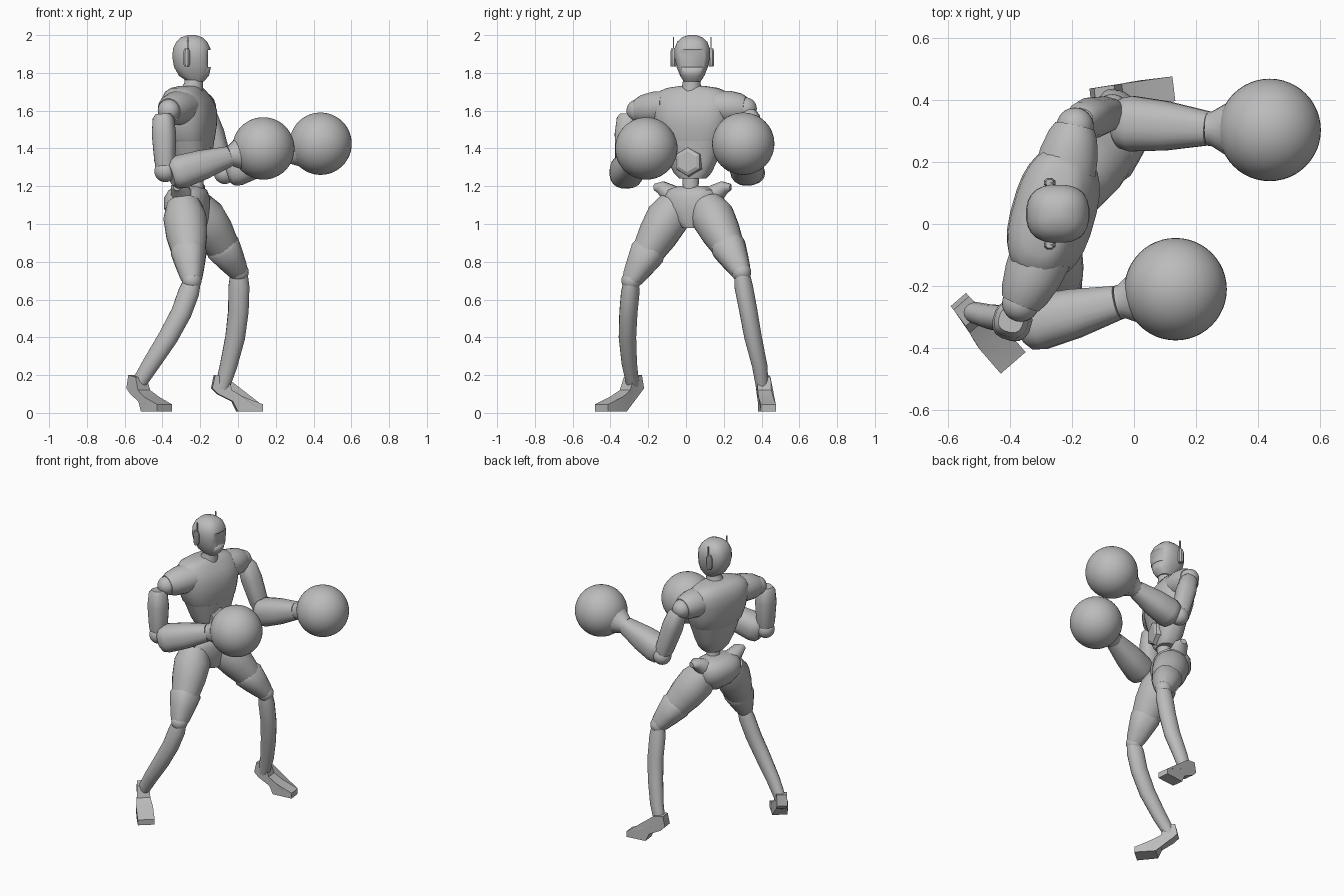
import bpy, bmesh, math
from mathutils import Vector, Matrix

if "Cube" in bpy.data.objects:
    bpy.data.objects.remove(bpy.data.objects["Cube"])

grey = bpy.data.materials.new("plain_grey")
grey.use_nodes = True
grey.diffuse_color = (0.5, 0.5, 0.5, 1)
grey.node_tree.nodes["Principled BSDF"].inputs["Base Color"].default_value = (0.5, 0.5, 0.5, 1)

YAW = math.radians(-16)                       # torso turn
SIDE = Vector((-math.sin(YAW), math.cos(YAW), 0))
FACING = Vector((math.cos(YAW), math.sin(YAW), 0))
UP = Vector((0, 0, 1))


def finish(name, bm, angle=40):
    bmesh.ops.recalc_face_normals(bm, faces=bm.faces)
    mesh = bpy.data.meshes.new(name)
    bm.to_mesh(mesh)
    bm.free()
    mesh.materials.append(grey)
    ob = bpy.data.objects.new(name, mesh)
    bpy.context.collection.objects.link(ob)
    bpy.ops.object.select_all(action='DESELECT')
    ob.select_set(True)
    bpy.context.view_layer.objects.active = ob
    bpy.ops.object.shade_smooth_by_angle(angle=math.radians(angle))
    return ob


def loft(name, rings, side=SIDE, sides=20, square=2.0, upright=False, angle=40):
    """Skin a row of rings: (centre, half width along side, half depth)."""
    bm = bmesh.new()
    loops = []
    for i, (c, w, d) in enumerate(rings):
        a, b = rings[max(i - 1, 0)][0], rings[min(i + 1, len(rings) - 1)][0]
        t = UP if upright else (Vector(b) - Vector(a)).normalized()
        u = (side - t * side.dot(t)).normalized()
        v = t.cross(u)
        loop = []
        for k in range(sides):
            an = math.tau * (k + 0.5) / sides
            cu, cv = math.cos(an), math.sin(an)
            pu = math.copysign(abs(cu) ** (2 / square), cu)
            pv = math.copysign(abs(cv) ** (2 / square), cv)
            loop.append(bm.verts.new(Vector(c) + u * pu * w + v * pv * d))
        loops.append(loop)
    for p, q in zip(loops, loops[1:]):
        for k in range(sides):
            m = (k + 1) % sides
            bm.faces.new((p[k], p[m], q[m], q[k]))
    bm.faces.new(loops[0])
    bm.faces.new(loops[-1])
    return finish(name, bm, angle)


def stack(name, x, y, rows, side=SIDE, **kw):
    """Upright loft from rows of (z, x offset, half width, half depth)."""
    return loft(name, [((x + o, y, z), w, d) for z, o, w, d in rows], side, upright=True, **kw)


def ball(name, c, r, scale=(1, 1, 1), detail=16):
    bm = bmesh.new()
    bmesh.ops.create_uvsphere(bm, u_segments=detail * 2, v_segments=detail, radius=r,
                              matrix=Matrix.Translation(c) @ Matrix.Diagonal((*scale, 1)))
    return finish(name, bm)


def box(name, c, size):
    bm = bmesh.new()
    bmesh.ops.create_cube(bm, size=1, matrix=Matrix.Translation(c) @ Matrix.Diagonal((*size, 1)))
    return finish(name, bm)


def between(a, b, t):
    return Vector(a).lerp(Vector(b), t)


# Head with recessed visor
HX, HY = -0.245, 0.033
head = stack("head", HX, HY, [
    (1.755, 0.02, 0.045, 0.045), (1.785, 0.012, 0.065, 0.08), (1.83, 0.004, 0.083, 0.098),
    (1.88, 0, 0.094, 0.103), (1.93, 0, 0.094, 0.1), (1.965, 0, 0.08, 0.082),
    (1.988, 0, 0.055, 0.058), (2.0, 0, 0.02, 0.02)], side=Vector((0, 1, 0)), square=2.5, sides=24)
cutter = box("visor_cutter", (HX + 0.13, HY, 1.875), (0.09, 0.17, 0.09))
cutter.hide_render = True
cut = head.modifiers.new("visor", 'BOOLEAN')
cut.operation, cut.object = 'DIFFERENCE', cutter
bpy.context.view_layer.objects.active = head
bpy.ops.object.modifier_apply(modifier="visor")
bpy.data.objects.remove(cutter)

# Ear pieces and aerials
for s, label in ((-1, "right"), (1, "left")):
    y = HY + s * 0.1
    stack(label + "_ear", -0.272, y, [(1.835, 0, 0.015, 0.013), (1.85, 0, 0.017, 0.02),
          (1.91, 0, 0.017, 0.02), (1.93, 0, 0.012, 0.012)], side=Vector((0, 1, 0)), sides=8)
    box(label + "_aerial", (-0.265, y, 1.955), (0.008, 0.006, 0.07))

# Neck and torso
loft("neck", [((-0.25, 0.03, 1.68), 0.07, 0.07), ((-0.235, 0.03, 1.74), 0.048, 0.05),
              ((-0.235, 0.03, 1.8), 0.045, 0.05)])
TX, TY = -0.26, 0.035
stack("chest", TX, TY, [
    (1.43, 0.015, 0.165, 0.105), (1.45, 0.01, 0.18, 0.115), (1.52, 0.005, 0.2, 0.13),
    (1.6, 0, 0.215, 0.135), (1.66, -0.01, 0.215, 0.12), (1.7, -0.015, 0.185, 0.095),
    (1.72, -0.01, 0.14, 0.075), (1.73, 0, 0.07, 0.05)], square=2.5, sides=28)
stack("abdomen", TX, TY, [
    (1.24, 0.03, 0.07, 0.06), (1.27, 0.025, 0.1, 0.075), (1.33, 0.02, 0.13, 0.09),
    (1.44, 0.015, 0.172, 0.108)], square=2.5, sides=24)
stack("waist", -0.225, 0.025, [(1.13, -0.01, 0.07, 0.06), (1.19, 0, 0.042, 0.042), (1.27, 0, 0.045, 0.045)])

# Six-sided belly plate
centre = Vector((TX + 0.025, TY, 1.33))
loft("belly_plate", [(centre + FACING * d, w, w) for d, w in ((0.05, 0.085), (0.095, 0.075), (0.105, 0.055))],
     sides=6, angle=20)

# Pelvis with hip lobes
stack("pelvis", -0.27, 0.035, [
    (0.98, 0.04, 0.05, 0.06), (1.02, 0.02, 0.11, 0.09), (1.08, 0, 0.155, 0.115),
    (1.14, 0, 0.155, 0.115), (1.18, 0.005, 0.135, 0.095), (1.2, 0.01, 0.08, 0.06)], square=2.3)
for s, label in ((-1, "right"), (1, "left")):
    tip = Vector((-0.265, 0.035, 1.195)) + SIDE * s * 0.195
    loft(label + "_hip_lobe", [(tip - SIDE * s * 0.09 - UP * 0.05, 0.06, 0.06),
                               (tip - SIDE * s * 0.02, 0.045, 0.035), (tip + SIDE * s * 0.015, 0.02, 0.018)],
         side=FACING, sides=12)


def arm(label, socket, top, elbow, fore, wrist, glove, s):
    # Shoulder sleeve, joint, upper arm, elbow
    inner = Vector((TX, TY, 1.62)) + SIDE * s * 0.14
    loft(label + "_shoulder", [(inner, 0.1, 0.085), (between(inner, socket, 0.4), 0.095, 0.09),
         (between(inner, socket, 0.8), 0.08, 0.08), (socket, 0.065, 0.065)], side=FACING)
    ball(label + "_shoulder_joint", socket, 0.06)
    rows = ((-0.08, 0.04), (0, 0.055), (0.3, 0.063), (0.8, 0.055), (1, 0.045))
    loft(label + "_upper_arm", [(between(top, elbow, t), r, r) for t, r in rows], square=2.6, sides=16)
    ball(label + "_elbow", elbow, 0.058)
    # Forearm with flared cuff and round glove
    rows = ((-0.06, 0.06), (0, 0.082), (0.12, 0.09), (0.5, 0.08), (0.97, 0.055))
    loft(label + "_forearm", [(between(fore, wrist, t), r, r) for t, r in rows], side=Vector((0, 1, 0)), square=2.4)
    loft(label + "_cuff", [(between(wrist, glove, t), r, r) for t, r in ((-0.05, 0.056), (0, 0.055), (0.4, 0.1))])
    ball(label + "_glove", glove, 0.165, detail=24)


arm("right", (-0.365, -0.255, 1.6), (-0.395, -0.31, 1.56), (-0.385, -0.32, 1.28),
    (-0.34, -0.325, 1.265), (-0.04, -0.25, 1.36), (0.134, -0.21, 1.4), -1)
arm("left", (-0.19, 0.315, 1.61), (-0.165, 0.335, 1.57), (-0.07, 0.36, 1.27),
    (-0.04, 0.325, 1.28), (0.25, 0.307, 1.375), (0.437, 0.303, 1.425), 1)


def leg(label, hip, knee, shin, ankle, aim, toe_width):
    # Thigh, lower thigh cuff, knee
    rows = ((-0.1, 0.09, 0.09), (0.1, 0.115, 0.115), (0.35, 0.105, 0.11), (0.6, 0.085, 0.09), (0.9, 0.06, 0.062))
    loft(label + "_thigh", [(between(hip, knee, t), w, d) for t, w, d in rows])
    rows = ((0.55, 0.086), (0.6, 0.093), (0.8, 0.074), (0.95, 0.058), (1, 0.05))
    loft(label + "_thigh_cuff", [(between(hip, knee, t), r, r) for t, r in rows], sides=16, square=2.4)
    ball(label + "_knee", knee, 0.052)
    # Shin along a gentle bow
    sizes = (0.045, 0.053, 0.052, 0.05, 0.044, 0.036)
    loft(label + "_shin", [(p, r * 0.92, r * 1.06) for p, r in zip(shin, sizes)], sides=16)
    # Foot: side outline given a width
    outline = ((-0.055, 0.13), (-0.04, 0.2), (0.025, 0.19), (0.05, 0.12), (0.11, 0.085), (0.215, 0.045),
               (0.215, 0.008), (0.08, 0.008), (0.055, 0.06), (-0.025, 0.1))
    aim = Vector(aim).normalized()
    across = UP.cross(aim)
    bm = bmesh.new()
    flanks = []
    for s in (-1, 1):
        flanks.append([bm.verts.new(Vector(ankle) + aim * u + UP * z + across * s *
                       (0.033 + (toe_width - 0.033) * max(0, min(1, u / 0.1)))) for u, z in outline])
        bm.faces.new(flanks[-1])
    n = len(outline)
    for k in range(n):
        m = (k + 1) % n
        bm.faces.new((flanks[0][k], flanks[0][m], flanks[1][m], flanks[1][k]))
    bmesh.ops.triangulate(bm, faces=[f for f in bm.faces if len(f.verts) > 4])
    finish(label + "_foot", bm, 25)


leg("right", (-0.285, -0.075, 1.07), (-0.245, -0.29, 0.7),
    [(-0.245, -0.29, 0.69), (-0.26, -0.295, 0.64), (-0.3, -0.305, 0.53), (-0.37, -0.31, 0.4),
     (-0.46, -0.3, 0.26), (-0.535, -0.28, 0.14)], (-0.53, -0.285, 0), (0.65, -0.75, 0), 0.053)
leg("left", (-0.205, 0.125, 1.07), (0.005, 0.293, 0.745),
    [(0.005, 0.297, 0.73), (0.005, 0.305, 0.67), (0.002, 0.33, 0.54), (-0.015, 0.355, 0.4),
     (-0.05, 0.39, 0.25), (-0.085, 0.405, 0.13)], (-0.085, 0.41, 0), (1, 0.12, 0), 0.04)
